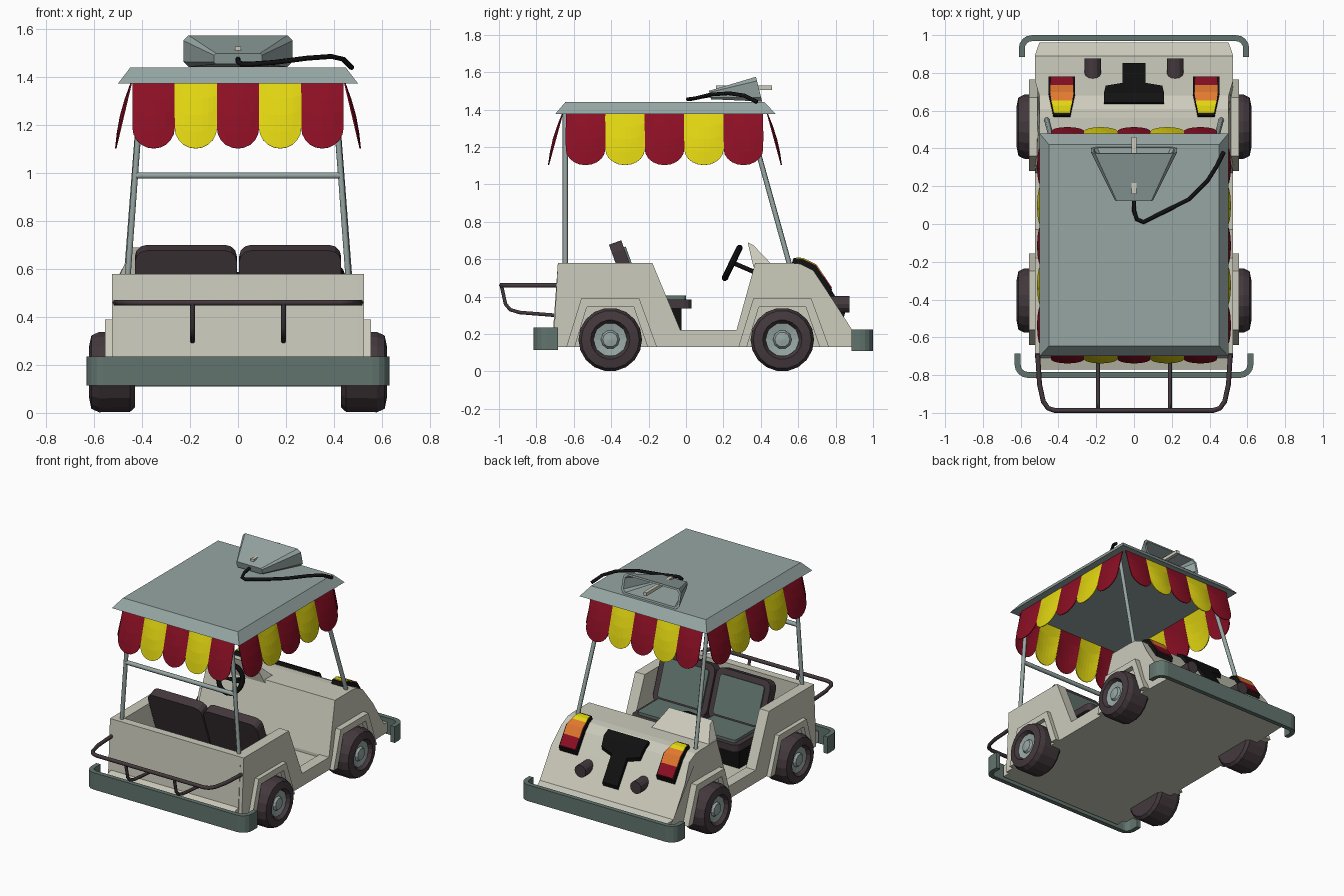
import bpy, bmesh, math
from mathutils import Vector

if "Cube" in bpy.data.objects:
    bpy.data.objects.remove(bpy.data.objects["Cube"])


def material(name, r, g, b):
    m = bpy.data.materials.new(name)
    lin = [((c / 255 + 0.055) / 1.055) ** 2.4 for c in (r, g, b)]
    m.diffuse_color = (*lin, 1)
    m.use_nodes = True
    m.node_tree.nodes["Principled BSDF"].inputs["Base Color"].default_value = m.diffuse_color
    return m


CREAM = material("cream_paint", 204, 203, 188)
STEEL = material("pale_steel", 150, 166, 163)
GREEN = material("grey_green", 98, 116, 110)
DARK = material("dark_brown", 68, 57, 61)
BLACK = material("black", 17, 17, 17)
RED = material("red", 140, 15, 36)
YELLOW = material("yellow", 226, 214, 17)
ORANGE = material("orange", 226, 120, 48)


def make(name, verts, faces, mat):
    me = bpy.data.meshes.new(name)
    me.from_pydata(verts, [], faces)
    bm = bmesh.new()
    bm.from_mesh(me)
    bmesh.ops.recalc_face_normals(bm, faces=bm.faces)
    bm.to_mesh(me)
    bm.free()
    me.materials.append(mat)
    ob = bpy.data.objects.new(name, me)
    bpy.context.collection.objects.link(ob)
    return ob


def loft(name, rings, mat, closed_ends=True):
    n = len(rings[0])
    faces = [(i * n + j, i * n + (j + 1) % n, (i + 1) * n + (j + 1) % n, (i + 1) * n + j)
             for i in range(len(rings) - 1) for j in range(n)]
    if closed_ends:
        faces += [tuple(range(n)), tuple(range((len(rings) - 1) * n, len(rings) * n))]
    return make(name, [v for r in rings for v in r], faces, mat)


def prism(name, pts, axis, lo, hi, mat):
    put = {"x": lambda a, b, c: (c, a, b), "y": lambda a, b, c: (a, c, b), "z": lambda a, b, c: (a, b, c)}[axis]
    return loft(name, [[put(a, b, c) for a, b in pts] for c in (lo, hi)], mat)


def box(name, x0, x1, y0, y1, z0, z1, mat):
    return prism(name, [(x0, y0), (x1, y0), (x1, y1), (x0, y1)], "z", z0, z1, mat)


def rrect(x0, y0, x1, y1, r):
    out = []
    for cx, cy, a0 in ((x1 - r, y1 - r, 0), (x0 + r, y1 - r, 90), (x0 + r, y0 + r, 180), (x1 - r, y0 + r, 270)):
        for k in range(4):
            a = math.radians(a0 + 30 * k)
            out.append((cx + r * math.cos(a), cy + r * math.sin(a)))
    return out


def tube(name, pts, r, mat, res=1):
    cu = bpy.data.curves.new(name, "CURVE")
    cu.dimensions = "3D"
    cu.bevel_depth, cu.bevel_resolution, cu.use_fill_caps = r, res, True
    sp = cu.splines.new("POLY")
    sp.points.add(len(pts) - 1)
    for p, c in zip(sp.points, pts):
        p.co = (*c, 1)
    cu.materials.append(mat)
    ob = bpy.data.objects.new(name, cu)
    bpy.context.collection.objects.link(ob)
    bpy.ops.object.select_all(action="DESELECT")
    ob.select_set(True)
    bpy.context.view_layer.objects.active = ob
    bpy.ops.object.convert(target="MESH")
    return ob


def lathe_x(name, profile, n, cx, cy, cz, s, mat):
    rings = [[(cx + s * x, cy + r * math.cos(2 * math.pi * k / n), cz + r * math.sin(2 * math.pi * k / n))
              for k in range(n)] for r, x in profile]
    return loft(name, rings, mat)


# Body: floor, rear tub walls, hood
HOOD = [(0.56, 0.58), (0.61, 0.575), (0.68, 0.54), (0.76, 0.42), (0.89, 0.22)]
box("floor", -0.5, 0.5, -0.76, 0.5, 0.13, 0.2, CREAM)
prism("rear_wall", [(-0.685, 0.58), (-0.71, 0.23), (-0.77, 0.21), (-0.77, 0.13), (-0.63, 0.13), (-0.63, 0.58)],
      "x", -0.5, 0.5, CREAM)
for s in (-1, 1):
    prism("side_wall", [(-0.685, 0.58), (-0.71, 0.13), (0.4, 0.13), (0.4, 0.22), (-0.03, 0.22), (-0.18, 0.58)],
          "x", s * 0.45, s * 0.525, CREAM)
hood = prism("hood", [(0.27, 0.13), (0.27, 0.22), (0.37, 0.58)] + HOOD + [(0.96, 0.2), (0.96, 0.13)],
             "x", -0.525, 0.525, CREAM)
for v in hood.data.vertices:
    if v.co.z > 0.5 or v.co.y > 0.9:
        v.co.x *= 0.955
cowl = prism("dash_cowl", [(0.36, 0.56), (0.33, 0.69), (0.36, 0.675), (0.46, 0.57)], "x", -0.5, -0.04, CREAM)
for v in cowl.data.vertices:
    if v.co.z > 0.6:
        v.co.x = -0.27 + (v.co.x + 0.27) * 0.75

# Wheels and arches
for yc in (-0.405, 0.515):
    for s in (-1, 1):
        lathe_x("tyre", [(0.15, 0.43), (0.168, 0.45), (0.17, 0.58), (0.155, 0.612), (0.105, 0.622),
                         (0.088, 0.595), (0.02, 0.59)], 18, 0, yc, 0.17, s, DARK)
        lathe_x("hub", [(0.09, 0.58), (0.09, 0.6), (0.05, 0.592), (0.04, 0.607), (0.006, 0.612)],
                10, 0, yc, 0.17, s, STEEL)
        arch = [(-0.235, 0.13), (-0.155, 0.39), (0.155, 0.39), (0.25, 0.13),
                (0.2, 0.13), (0.125, 0.345), (-0.125, 0.345), (-0.19, 0.13)]
        prism("wheel_arch", [(yc + a, b) for a, b in arch], "x", s * 0.51, s * 0.555, CREAM)


# Bumpers: bands with hooked ends
def bumper(name, hx, yo, hook, d, z0, z1, r=0.07, t=0.032):
    def line(hx, yo, r):
        arc = [(hx - r + r * math.cos(a), yo - d * r + d * r * math.sin(a))
               for a in (math.pi / 8 * k for k in range(5))]
        return [(hx, hook)] + arc + [(-x, y) for x, y in reversed(arc)] + [(-hx, hook)]
    prism(name, line(hx, yo, r) + line(hx - t, yo - d * t, r - t)[::-1], "z", z0, z1, GREEN)


bumper("front_bumper", 0.61, 1.0, 0.885, 1, 0.11, 0.225)
bumper("rear_bumper", 0.632, -0.815, -0.685, -1, 0.115, 0.235)

# Rear rack
half = [(0.51, -0.69, 0.46), (0.5, -0.85, 0.46), (0.48, -0.94, 0.46), (0.455, -0.975, 0.46), (0.42, -0.987, 0.46)]
tube("rack_rail", half + [(-x, y, z) for x, y, z in reversed(half)], 0.013, DARK)
for s in (-1, 1):
    tube("rack_support", [(s * 0.19, y, z) for y, z in
         ((-0.987, 0.46), (-0.965, 0.36), (-0.94, 0.33), (-0.89, 0.315), (-0.7, 0.3))], 0.011, DARK)


# Hood fittings that follow the hood slope
def hood_z(y):
    for (a, za), (b, zb) in zip(HOOD, HOOD[1:]):
        if y <= b:
            return za + (zb - za) * (y - a) / (b - a)
    return HOOD[-1][1]


def hood_plate(name, cx, stations, lift, mat):
    rings = []
    for y, w in stations:
        z = hood_z(y)
        yt, zt = y + lift * 0.5, z + lift * 0.87
        rings.append([(cx - w, y, z - 0.02), (cx + w, y, z - 0.02), (cx + w, yt, zt), (cx - w, yt, zt)])
    return loft(name, rings, mat)


for s in (-1, 1):
    c = s * 0.382
    hood_plate("lamp_frame", c, [(0.56, 0.045), (0.61, 0.055), (0.68, 0.07), (0.765, 0.07)], 0.03, BLACK)
    hood_plate("lamp_top", c, [(0.57, 0.042), (0.61, 0.05), (0.637, 0.056)], 0.036, YELLOW)
    hood_plate("lamp_middle", c, [(0.637, 0.056), (0.68, 0.062), (0.718, 0.062)], 0.036, ORANGE)
    hood_plate("lamp_bottom", c, [(0.718, 0.062), (0.762, 0.06)], 0.036, RED)
    peg = [(s * 0.218 + 0.044 * math.cos(a), 0.36 + 0.044 * math.sin(a))
           for a in (math.pi / 6 * k for k in range(12))]
    prism("hood_peg", peg, "y", 0.75, 0.875, DARK)
hood_plate("hood_vent", 0, [(0.63, 0.16), (0.68, 0.16), (0.72, 0.15), (0.735, 0.06), (0.76, 0.06), (0.84, 0.06)],
           0.025, BLACK)

# Seats
box("seat_pedestal", -0.4, 0.4, -0.32, -0.025, 0.19, 0.34, BLACK)
for s in (-1, 1):
    x0, x1 = sorted((s * 0.005, s * 0.43))
    back = prism("seat_back", rrect(x0, -0.17, x1, 0.175, 0.05), "y", -0.045, 0.025, DARK)
    panel = prism("seat_back_panel", rrect(x0 + 0.04, -0.13, x1 - 0.04, 0.135, 0.02), "y", 0.02, 0.036, GREEN)
    for ob in (back, panel):
        ob.location, ob.rotation_euler.x = (0, -0.31, 0.528), math.radians(20)
    prism("seat_cushion", rrect(x0 + 0.01, -0.32, x1 - 0.01, 0.03, 0.04), "z", 0.335, 0.385, DARK)
    prism("seat_cushion_panel", rrect(x0 + 0.045, -0.28, x1 - 0.045, 0.0, 0.02), "z", 0.38, 0.405, GREEN)

# Steering wheel
bpy.ops.mesh.primitive_torus_add(major_radius=0.09, minor_radius=0.017, major_segments=20, minor_segments=8,
                                 location=(-0.23, 0.247, 0.58), rotation=(math.radians(64), 0, 0))
wheel = bpy.context.object
wheel.name = "steering_wheel"
wheel.data.materials.append(BLACK)
bpy.ops.object.shade_smooth_by_angle()
tube("steering_column", [(-0.23, 0.24, 0.585), (-0.23, 0.38, 0.525)], 0.014, BLACK)
tube("steering_spoke", [(-0.31, 0.247, 0.58), (-0.15, 0.247, 0.58)], 0.01, BLACK)

# Canopy posts, crossbar, roof
for s in (-1, 1):
    tube("rear_post", [(s * 0.465, -0.645, 0.5), (s * 0.4, -0.645, 1.39)], 0.014, STEEL)
    tube("front_post", [(s * 0.465, 0.562, 0.54), (s * 0.4, 0.325, 1.39)], 0.014, STEEL)
tube("crossbar", [(-0.43, -0.645, 0.99), (0.43, -0.645, 0.99)], 0.015, STEEL)
loft("roof", [[(-a, y0, z), (a, y0, z), (a, y1, z), (-a, y1, z)] for a, y0, y1, z in
              ((0.5, -0.7, 0.48, 1.375), (0.45, -0.645, 0.42, 1.44))], STEEL)


# Scalloped flaps, five on each side of the canopy
def flap(mid, along, out, width, flare, mat):
    cols, rows, verts = 10, 4, []
    for i in range(cols + 1):
        u = -math.cos(math.pi * i / cols)
        drop = 0.275 - 0.085 * (1 - math.sqrt(max(0, 1 - u * u)))
        for j in range(rows + 1):
            t = j / rows
            o = flare * t * drop / 0.275 + 0.012 * (1 - u * u) * math.sin(math.pi * t)
            verts.append(mid + along * (u * width / 2) + out * o - Vector((0, 0, drop * t)))
    n = rows + 1
    faces = [(i * n + j, i * n + j + 1, (i + 1) * n + j + 1, (i + 1) * n + j)
             for i in range(cols) for j in range(rows)]
    ob = make("canopy_flap", verts, faces, mat)
    m = ob.modifiers.new("thickness", "SOLIDIFY")
    m.thickness, m.offset = 0.006, 0


X, Y = Vector((1, 0, 0)), Vector((0, 1, 0))
for i in range(5):
    mat = (RED, YELLOW)[i % 2]
    for s in (-1, 1):
        flap(Vector(((i - 2) * 0.176, 0.435 if s > 0 else -0.66, 1.378)), X, Y * s, 0.176, 0.075, mat)
        flap(Vector((s * 0.445, -0.115 + (i - 2) * 0.211, 1.378)), Y, X * s, 0.211, 0.065, mat)


# Roof horn with open mouth, rod and cable
def horn_ring(hx, z0, z1, c, y):
    pts = [(-hx + c, z0), (hx - c, z0), (hx, z0 + c), (hx, z1 - c), (hx - c, z1), (-hx + c, z1),
           (-hx, z1 - c), (-hx, z0 + c)]
    return [(x, y - (z - 1.51) * 0.25, z) for x, z in pts]


loft("horn", [horn_ring(0.1, 1.455, 1.5, 0.008, 0.12), horn_ring(0.228, 1.443, 1.575, 0.022, 0.39),
              horn_ring(0.212, 1.455, 1.563, 0.018, 0.39), horn_ring(0.11, 1.465, 1.505, 0.006, 0.17)], STEEL)
box("horn_rod", -0.012, 0.012, 0.16, 0.46, 1.505, 1.528, CREAM)
tube("horn_cable", [(0, 0.13, 1.475), (0.0, 0.07, 1.465), (0.015, 0.025, 1.455), (0.05, 0.01, 1.455),
                    (0.15, 0.06, 1.462), (0.29, 0.13, 1.48), (0.39, 0.23, 1.487), (0.44, 0.31, 1.475),
                    (0.475, 0.38, 1.44)], 0.011, BLACK)
